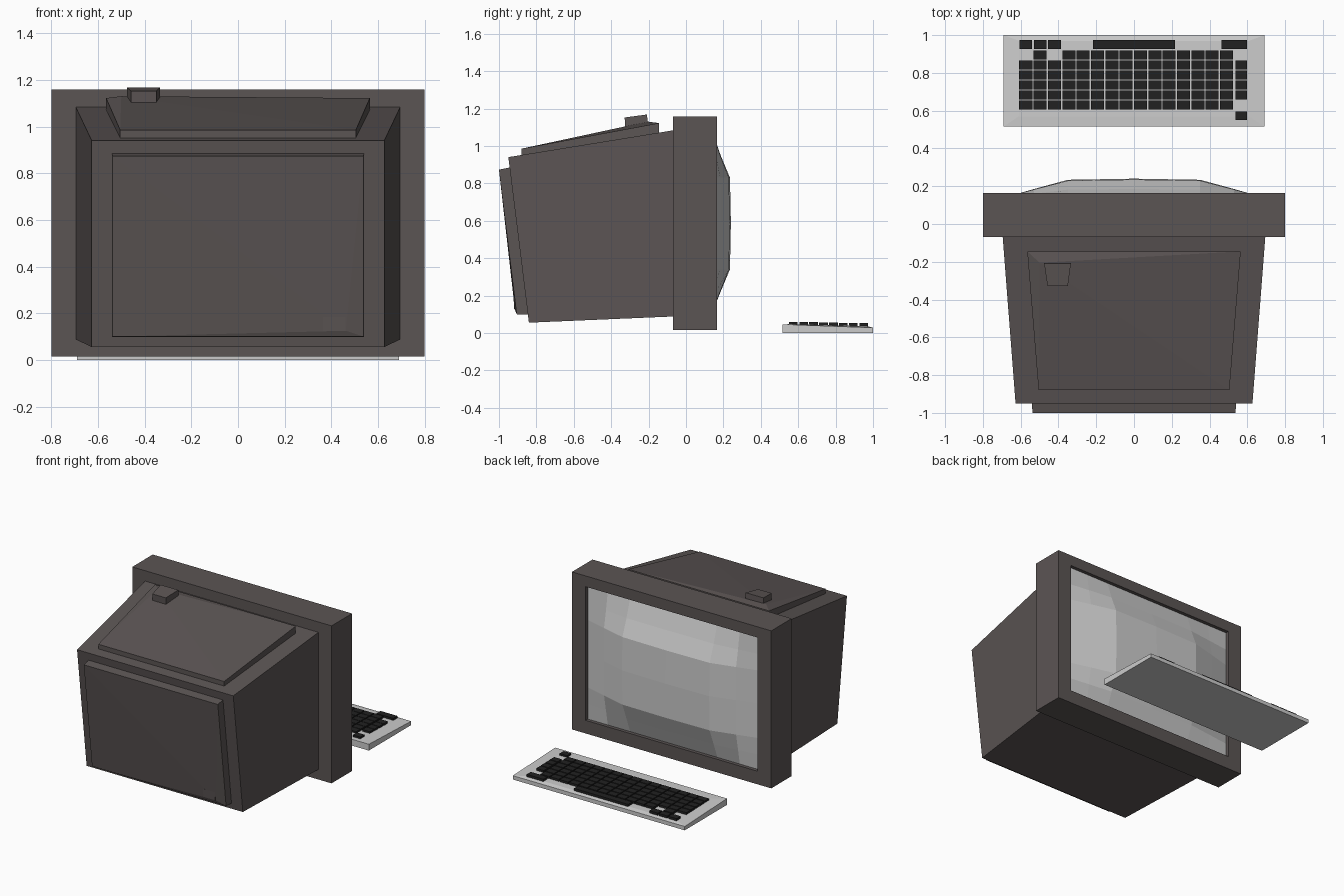
import bpy, bmesh

if "Cube" in bpy.data.objects:
    bpy.data.objects.remove(bpy.data.objects["Cube"])


def material(name, rgb):
    m = bpy.data.materials.new(name)
    m.diffuse_color = (*rgb, 1)
    m.use_nodes = True
    m.node_tree.nodes["Principled BSDF"].inputs["Base Color"].default_value = m.diffuse_color
    return m


CASE = material("dark_case", (0.105, 0.09, 0.088))
KEY = material("black_key", (0.015, 0.015, 0.015))


def finish(bm, name, mat=None):
    bmesh.ops.recalc_face_normals(bm, faces=bm.faces)
    me = bpy.data.meshes.new(name)
    bm.to_mesh(me)
    bm.free()
    if mat:
        me.materials.append(mat)
    ob = bpy.data.objects.new(name, me)
    bpy.context.collection.objects.link(ob)
    return ob


def loft(name, rings, mat=None):
    """Skin equal-length rings and cap both ends."""
    bm = bmesh.new()
    loops = [[bm.verts.new(p) for p in r] for r in rings]
    for a, b in zip(loops, loops[1:]):
        for i in range(len(a)):
            j = (i + 1) % len(a)
            bm.faces.new((a[i], a[j], b[j], b[i]))
    bm.faces.new(loops[0])
    bm.faces.new(loops[-1])
    return finish(bm, name, mat)


def hull(name, pts, mat):
    bm = bmesh.new()
    for p in pts:
        bm.verts.new(p)
    bmesh.ops.convex_hull(bm, input=bm.verts)
    return finish(bm, name, mat)


def upright(hx, y0, z0, y1, z1):
    """Symmetric rectangle spanning bottom (y0, z0) to top (y1, z1)."""
    return [(-hx, y0, z0), (hx, y0, z0), (hx, y1, z1), (-hx, y1, z1)]


def flat(hx0, y0, z0, hx1, y1, z1):
    return [(-hx0, y0, z0), (hx0, y0, z0), (hx1, y1, z1), (-hx1, y1, z1)]


# Screen surround with a shallow recess
loft("bezel", [upright(0.8, -0.07, 0.015, -0.07, 1.158),
               upright(0.8, 0.165, 0.015, 0.165, 1.158),
               upright(0.69, 0.165, 0.11, 0.165, 1.08),
               upright(0.69, 0.12, 0.11, 0.12, 1.08)], CASE)

# Tapered housing
loft("housing", [upright(0.695, -0.07, 0.088, -0.07, 1.083),
                 upright(0.627, -0.84, 0.055, -0.95, 0.94)], CASE)

# Raised panels, each with one corner slightly swollen
hull("rear_panel", upright(0.54, -0.84, 0.098, -0.94, 0.885)
     + upright(0.538, -0.905, 0.1, -1.0, 0.873)
     + [(0.462, -0.915, 0.125)], CASE)
hull("top_panel", flat(0.505, -0.88, 0.945, 0.565, -0.145, 1.065)
     + flat(0.505, -0.88, 0.985, 0.565, -0.145, 1.122)
     + [(-0.5, -0.205, 1.13)], CASE)

# Small blocks on the panels
hull("top_block", [(-0.458, -0.325, 1.09), (-0.35, -0.325, 1.09),
                   (-0.458, -0.328, 1.152), (-0.35, -0.328, 1.152),
                   (-0.476, -0.205, 1.11), (-0.334, -0.205, 1.11),
                   (-0.476, -0.208, 1.168), (-0.334, -0.208, 1.168)], CASE)
hull("rear_block", [(x, y, z) for x in (0.365, 0.46)
                    for y, z in ((-0.88, 0.125), (-0.918, 0.125),
                                 (-0.88, 0.185), (-0.922, 0.185))], CASE)

# Bulging faceted screen
half = [(0.69, 0), (0.53, 0.45), (0.35, 0.94)]
us = [(-x, f) for x, f in half] + [(0, 1)] + [(x, f) for x, f in half[::-1]]
vs = [(0.11, 0), (0.22, 0.45), (0.34, 0.95), (0.59, 1), (0.83, 0.95), (0.95, 0.45), (1.08, 0)]
bm = bmesh.new()
grid = [[bm.verts.new((x, 0.14 + 0.1 * fu * fv, z)) for x, fu in us] for z, fv in vs]
for a, b in zip(grid, grid[1:]):
    for i in range(len(us) - 1):
        bm.faces.new((a[i + 1], a[i], b[i], b[i + 1]))
screen = finish(bm, "screen")
if screen.data.polygons[0].normal.y < 0:
    screen.data.flip_normals()

# Keyboard base, sloping down toward the user
loft("keyboard_base", [flat(0.69, 0.515, 0, 0.69, 1.0, 0),
                       flat(0.69, 0.515, 0.046, 0.69, 1.0, 0.028),
                       flat(0.61, 0.57, 0.047, 0.61, 0.97, 0.036)])

# Keys: (centre x, centre y, width)
PX, PY = 0.0759, 0.053
col = lambda i: -0.573 + PX * i
row = lambda r: 0.894 - PY * r
keys = [(col(c), row(r), 0.069) for r in range(1, 6) for c in range(15)]
keys += [(col(c), row(0), 0.069) for c in [1, *range(3, 15)]]
keys += [(col(c), 0.95, 0.067) for c in range(3)]
keys += [(0, 0.95, 0.435), (0.53, 0.95, 0.135)]
keys += [(0.567, row(r), 0.06) for r in (1, 2, 3, 4)] + [(0.567, 0.573, 0.06)]
bm = bmesh.new()
for x, y, w in keys:
    cube = bmesh.ops.create_cube(bm, size=1)["verts"]
    top = 0.06 - 0.008 * (y - 0.55) / 0.4
    bmesh.ops.scale(bm, vec=(w, 0.047, 0.03), verts=cube)
    bmesh.ops.translate(bm, vec=(x, y, top - 0.015), verts=cube)
finish(bm, "keys", KEY)
